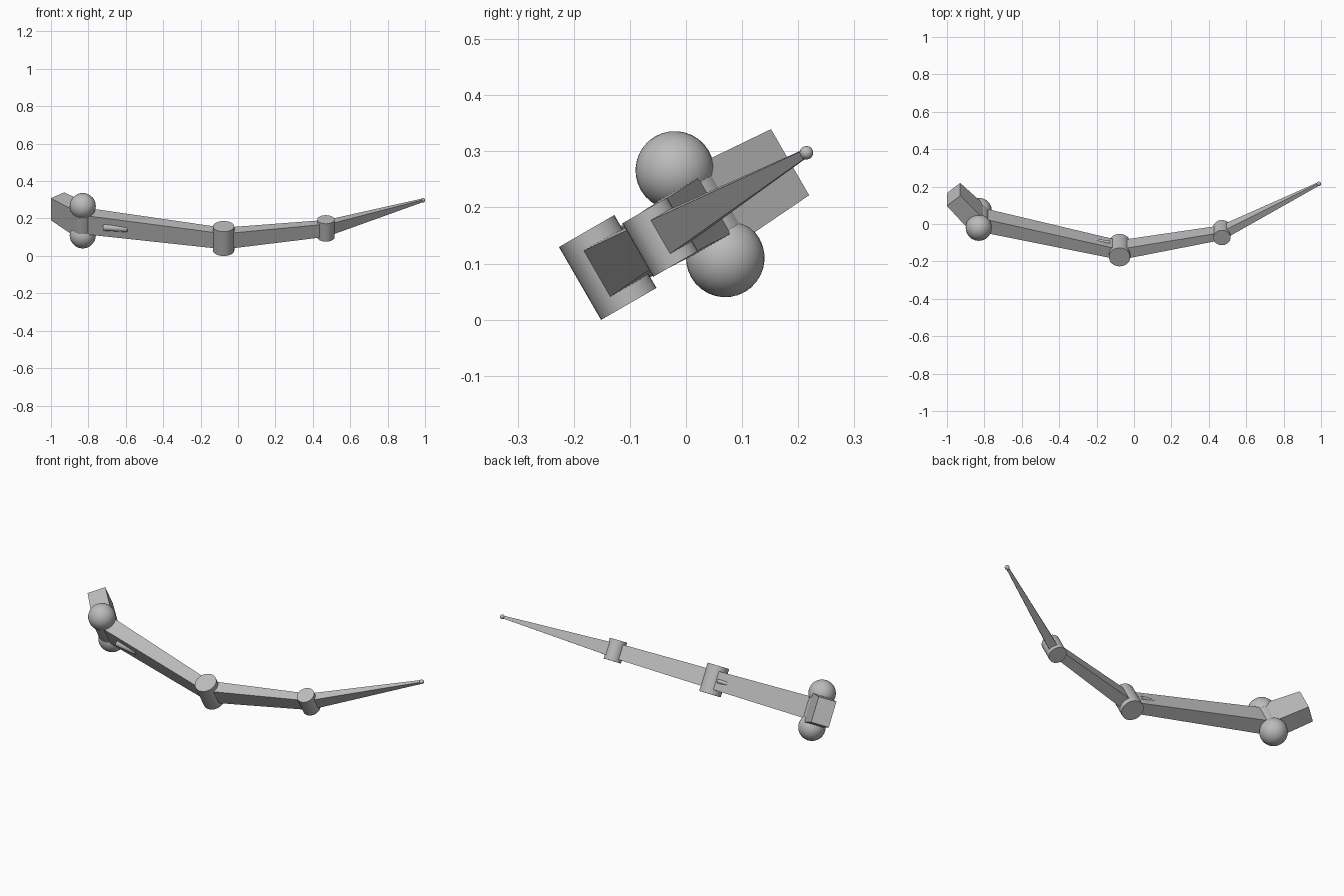
import bpy, bmesh, math
from mathutils import Matrix, Vector

cube = bpy.data.objects.get("Cube")
if cube:
    bpy.data.objects.remove(cube)

# Single grey material
grey = bpy.data.materials.new("plain_grey")
grey.use_nodes = True
colour = (0.5, 0.5, 0.5, 1)
grey.diffuse_color = colour
grey.node_tree.nodes["Principled BSDF"].inputs["Base Color"].default_value = colour

# The limb bends in a plane tilted about the x axis; hinge axes are that plane's normal
TILT = Matrix.Translation((0, 0.025, 0.188)) @ Matrix.Rotation(math.radians(30), 4, 'X')

HIP = Vector((-0.83, 0, 0))
KNEE = Vector((-0.077, -0.19, 0))
ANKLE = Vector((0.47, -0.082, 0))
TIP = Vector((0.988, 0.219, 0))
BASE = Vector((-0.965, 0.154, 0))


def finish(name, bm, matrix, smooth=False):
    bmesh.ops.transform(bm, matrix=TILT @ matrix, verts=bm.verts)
    bmesh.ops.recalc_face_normals(bm, faces=bm.faces)
    mesh = bpy.data.meshes.new(name)
    bm.to_mesh(mesh)
    bm.free()
    mesh.materials.append(grey)
    obj = bpy.data.objects.new(name, mesh)
    bpy.context.collection.objects.link(obj)
    if smooth:
        bpy.ops.object.select_all(action='DESELECT')
        obj.select_set(True)
        bpy.context.view_layer.objects.active = obj
        bpy.ops.object.shade_smooth_by_angle(angle=math.radians(35))
    return obj


def along(a, b):
    """Frame at the middle of a-b whose x axis runs from a to b in the limb plane."""
    d = b - a
    return Matrix.Translation((a + b) / 2) @ Matrix.Rotation(math.atan2(d.y, d.x), 4, 'Z')


def beam(name, a, b, start, end):
    """Tapered box; start and end are (thickness, width)."""
    bm = bmesh.new()
    bmesh.ops.create_cube(bm, size=1)
    length = (b - a).length
    for v in bm.verts:
        t, w = start if v.co.x < 0 else end
        v.co = (v.co.x * length, v.co.y * t, v.co.z * w)
    finish(name, bm, along(a, b))


def cylinder(name, matrix, radius, length):
    bm = bmesh.new()
    bmesh.ops.create_cone(bm, cap_ends=True, segments=32, radius1=radius,
                          radius2=radius, depth=length)
    finish(name, bm, matrix, True)


def ball(name, centre, radius):
    bm = bmesh.new()
    bmesh.ops.create_uvsphere(bm, u_segments=32, v_segments=16, radius=radius)
    finish(name, bm, Matrix.Translation(centre), True)


def rod(name, a, b, radius):
    turn = Matrix.Rotation(math.pi / 2, 4, 'Y')
    cylinder(name, along(a, b) @ turn, radius, (b - a).length)


# Tapered limb segments
beam("base_segment", HIP, BASE, (0.105, 0.158), (0.095, 0.136))
beam("upper_segment", HIP, KNEE, (0.082, 0.116), (0.062, 0.096))
beam("middle_segment", KNEE, ANKLE, (0.065, 0.096), (0.045, 0.078))
beam("end_segment", ANKLE, TIP, (0.047, 0.073), (0.014, 0.014))

# Hinge cylinders
cylinder("hip_hinge", Matrix.Translation(HIP), 0.057, 0.18)
cylinder("knee_hinge", Matrix.Translation(KNEE), 0.057, 0.15)
cylinder("ankle_hinge", Matrix.Translation(ANKLE), 0.046, 0.11)

# Hip end balls and tip ball
for name, side in (("hip_ball_upper", 1), ("hip_ball_lower", -1)):
    ball(name, HIP + Vector((0, 0, 0.09 * side)), 0.07)
ball("tip_ball", TIP, 0.012)

# Piston running through the upper segment
p0, p1 = Vector((-0.72, -0.07, 0)), Vector((-0.13, -0.142, 0))
rod("piston_body", p0, p0.lerp(p1, 0.22), 0.018)
rod("piston_rod", p0, p1, 0.01)
